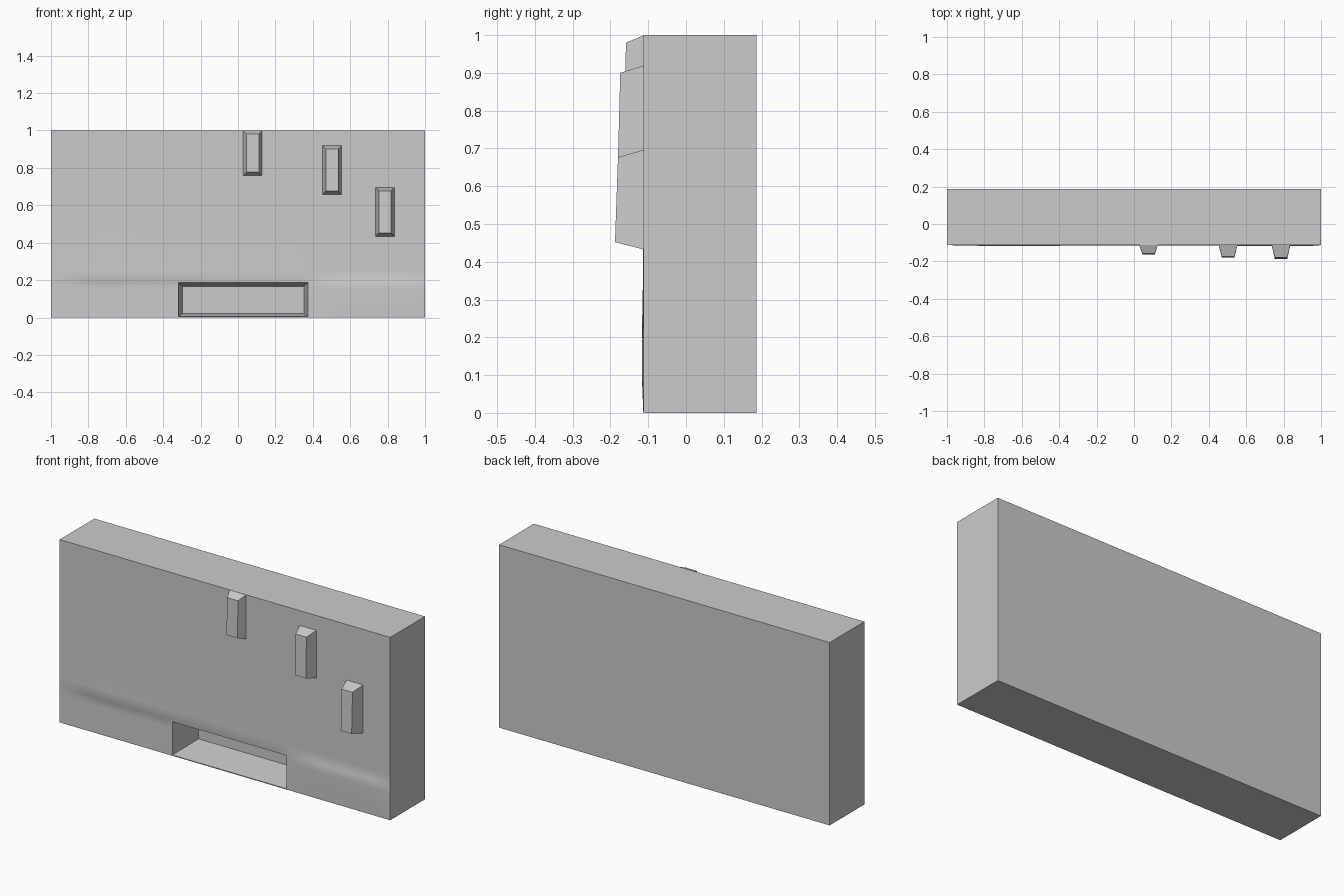
import bpy, bmesh, math
from mathutils import Vector

if "Cube" in bpy.data.objects:
    bpy.data.objects.remove(bpy.data.objects["Cube"])

FRONT, BACK = -0.113, 0.187

grey = bpy.data.materials.new("stone grey")
grey.use_nodes = True
COLOUR = (0.6, 0.6, 0.6, 1)
grey.diffuse_color = COLOUR
grey.node_tree.nodes["Principled BSDF"].inputs["Base Color"].default_value = COLOUR


def finish(name, bm):
    bmesh.ops.recalc_face_normals(bm, faces=bm.faces)
    mesh = bpy.data.meshes.new(name)
    bm.to_mesh(mesh)
    bm.free()
    mesh.materials.append(grey)
    obj = bpy.data.objects.new(name, mesh)
    bpy.context.collection.objects.link(obj)
    return obj


def frustum(name, base, tip):
    """Tapered block; each end is x0, x1, z0, z1, y at the bottom, y at the top."""
    bm = bmesh.new()
    rings = []
    for x0, x1, z0, z1, yb, yt in (base, tip):
        corners = ((x0, yb, z0), (x1, yb, z0), (x1, yt, z1), (x0, yt, z1))
        rings.append([bm.verts.new(c) for c in corners])
    a, b = rings
    bm.faces.new(a)
    bm.faces.new(b)
    for i in range(4):
        j = (i + 1) % 4
        bm.faces.new((a[i], a[j], b[j], b[i]))
    return finish(name, bm)


def relief(x, z):
    """Slight unevenness of the front: a ledge with a fading slope above it."""
    rise = 0.0
    if -0.8 < x < 0.35 and z >= 0.2:
        rise = 0.005 * math.exp((0.2 - z) / 0.08) * (0.5 - 0.4 * x)
    elif x >= 0.35 and z < 0.2:
        rise = 0.004 * min(1, z / 0.1) * min(1, (x - 0.35) / 0.2)
    elif x <= -0.8 and 0.2 <= z < 0.4:
        rise = 0.004 * (0.4 - z) / 0.2 * (1 + x) / 0.2
    return rise


# Slab with a finely cut front
bm = bmesh.new()
bmesh.ops.create_cube(bm, size=1)
for v in bm.verts:
    v.co = Vector((v.co.x * 2, FRONT if v.co.y < 0 else BACK, v.co.z + 0.5))


def slice_at(co, normal):
    front = [f for f in bm.faces if f.calc_center_median().y < FRONT + 0.001]
    edges = {e for f in front for e in f.edges}
    verts = {v for f in front for v in f.verts}
    bmesh.ops.bisect_plane(bm, geom=front + list(edges) + list(verts),
                           plane_co=co, plane_no=normal)


for i in range(1, 40):
    slice_at((i / 20 - 1, 0, 0), (1, 0, 0))
for z in [i / 20 for i in range(1, 20)] + [0.19]:
    slice_at((0, 0, z), (0, 0, 1))
for v in bm.verts:
    if v.co.y < FRONT + 0.001 and abs(v.co.x) < 0.999 and 0.001 < v.co.z < 0.999:
        v.co.y -= relief(v.co.x, v.co.z + 0.0001)
slab = finish("slab", bm)

# Tapered recess at the foot of the front
cutter = frustum("recess_cutter",
                 (-0.322, 0.378, 0.001, 0.19, FRONT - 0.04, FRONT - 0.04),
                 (-0.298, 0.352, 0.022, 0.166, 0.085, 0.085))
cutter.hide_render = True
cutter.hide_viewport = True
cut = slab.modifiers.new("recess", "BOOLEAN")
cut.operation = "DIFFERENCE"
cut.solver = "EXACT"
cut.object = cutter
bpy.context.view_layer.objects.active = slab
bpy.ops.object.modifier_apply(modifier=cut.name)
bpy.data.objects.remove(cutter)

# Three tapered pegs stepping down to the left: centre, bottom, top, tip depths
pegs = (("upper_peg", 0.078, 0.757, 1.0, -0.163, -0.159),
        ("middle_peg", 0.503, 0.657, 0.92, -0.180, -0.174),
        ("lower_peg", 0.786, 0.432, 0.697, -0.188, -0.180))
for name, x, z0, z1, yb, yt in pegs:
    frustum(name,
            (x - 0.051, x + 0.051, z0, z1, FRONT + 0.003, FRONT + 0.003),
            (x - 0.033, x + 0.033, z0 + 0.02, z1 - 0.02, yb, yt))

# Smooth the gentle front, keep the edges sharp
bpy.ops.object.select_all(action="DESELECT")
slab.select_set(True)
bpy.context.view_layer.objects.active = slab
bpy.ops.object.shade_smooth_by_angle(angle=math.radians(25))
